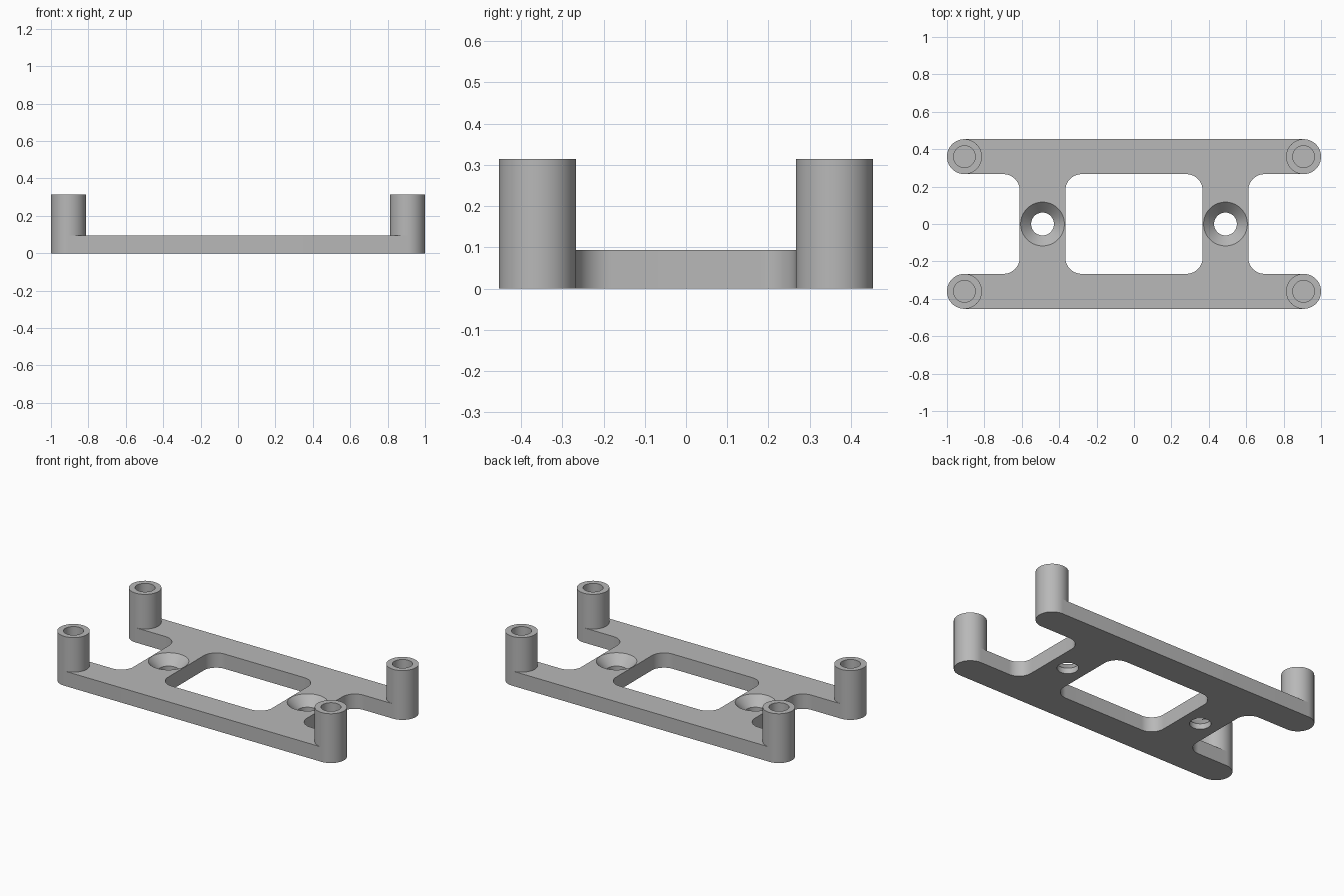
import bpy
import bmesh
from math import sin, cos, pi, radians

if "Cube" in bpy.data.objects:
    bpy.data.objects.remove(bpy.data.objects["Cube"], do_unlink=True)

PLATE_H, POST_H = 0.094, 0.314
POST_X, POST_Y, POST_R, BORE_R = 0.9065, 0.36, 0.0935, 0.058
INNER_X, OUTER_X, HOLE_X = 0.367, 0.611, 0.489
RAIL_Y = POST_Y - POST_R
FILLET = 0.087
SEG = 64

grey = bpy.data.materials.new("plain grey")
grey.use_nodes = True
grey.diffuse_color = (0.48, 0.48, 0.48, 1)
grey.node_tree.nodes["Principled BSDF"].inputs["Base Color"].default_value = (0.48, 0.48, 0.48, 1)


def arc(cx, cy, r, start, end, steps):
    angles = [radians(start + (end - start) * i / steps) for i in range(steps + 1)]
    return [(cx + r * cos(a), cy + r * sin(a)) for a in angles]


def four_way(quarter):
    """Mirror a quarter outline into a closed counter-clockwise loop."""
    half = quarter + [(-x, y) for x, y in reversed(quarter)]
    return half + [(-x, -y) for x, y in half]


def finish(name, bm):
    bmesh.ops.recalc_face_normals(bm, faces=bm.faces)
    mesh = bpy.data.meshes.new(name)
    bm.to_mesh(mesh)
    bm.free()
    mesh.materials.append(grey)
    obj = bpy.data.objects.new(name, mesh)
    bpy.context.collection.objects.link(obj)
    return obj


def prism(name, outline, z0, z1):
    bm = bmesh.new()
    face = bm.faces.new([bm.verts.new((x, y, z0)) for x, y in outline])
    result = bmesh.ops.extrude_face_region(bm, geom=[face], use_keep_orig=True)
    verts = [v for v in result["geom"] if isinstance(v, bmesh.types.BMVert)]
    bmesh.ops.translate(bm, verts=verts, vec=(0, 0, z1 - z0))
    return finish(name, bm)


def lathe(name, profile, location, capped):
    """Revolve a radius/height profile about the vertical axis."""
    bm = bmesh.new()
    rings = [[bm.verts.new((r * cos(2 * pi * i / SEG), r * sin(2 * pi * i / SEG), z))
              for i in range(SEG)] for r, z in profile]
    for low, high in zip(rings, rings[1:]):
        for i in range(SEG):
            j = (i + 1) % SEG
            bm.faces.new((low[i], low[j], high[j], high[i]))
    if capped:
        bm.faces.new(rings[0])
        bm.faces.new(rings[-1])
    obj = finish(name, bm)
    obj.location = location
    return obj


def smooth(obj):
    bpy.ops.object.select_all(action='DESELECT')
    obj.select_set(True)
    bpy.context.view_layer.objects.active = obj
    bpy.ops.object.shade_smooth_by_angle(angle=radians(30))


# Base frame: two round-ended rails joined by two filleted crossbars
quarter = (arc(OUTER_X + FILLET, RAIL_Y - FILLET, FILLET, 180, 90, 16)
           + arc(POST_X, POST_Y, POST_R, -90, 90, SEG // 2))
frame = prism("base_frame", four_way(quarter), 0, PLATE_H)

# Cutters: rounded central window and two countersunk screw holes
window = arc(INNER_X - FILLET, RAIL_Y - FILLET, FILLET, 0, 90, 16)
cutters = [prism("window_cutter", four_way(window), -0.1, 0.2)]
countersink = [(0.061, -0.1), (0.061, 0.035), (0.117, PLATE_H), (0.117, 0.2)]
for side, x in (("left", HOLE_X), ("right", -HOLE_X)):
    cutters.append(lathe(side + "_screw_hole_cutter", countersink, (x, 0, 0), True))

for cutter in cutters:
    mod = frame.modifiers.new(cutter.name, 'BOOLEAN')
    mod.operation = 'DIFFERENCE'
    mod.solver = 'EXACT'
    mod.object = cutter
    cutter.hide_render = True

# Bake the cuts, then drop the cutters
bpy.context.view_layer.update()
cut = bpy.data.meshes.new_from_object(frame.evaluated_get(bpy.context.evaluated_depsgraph_get()))
frame.modifiers.clear()
frame.data = cut
for cutter in cutters:
    bpy.data.objects.remove(cutter, do_unlink=True)
smooth(frame)

# Hollow standoff posts at the four rail ends, bored down to the frame
tube = [(POST_R, PLATE_H), (POST_R, POST_H), (BORE_R, POST_H), (BORE_R, PLATE_H)]
for end, y in (("front", -POST_Y), ("back", POST_Y)):
    for side, x in (("left", POST_X), ("right", -POST_X)):
        smooth(lathe(f"{end}_{side}_post", tube, (x, y, 0), False))
